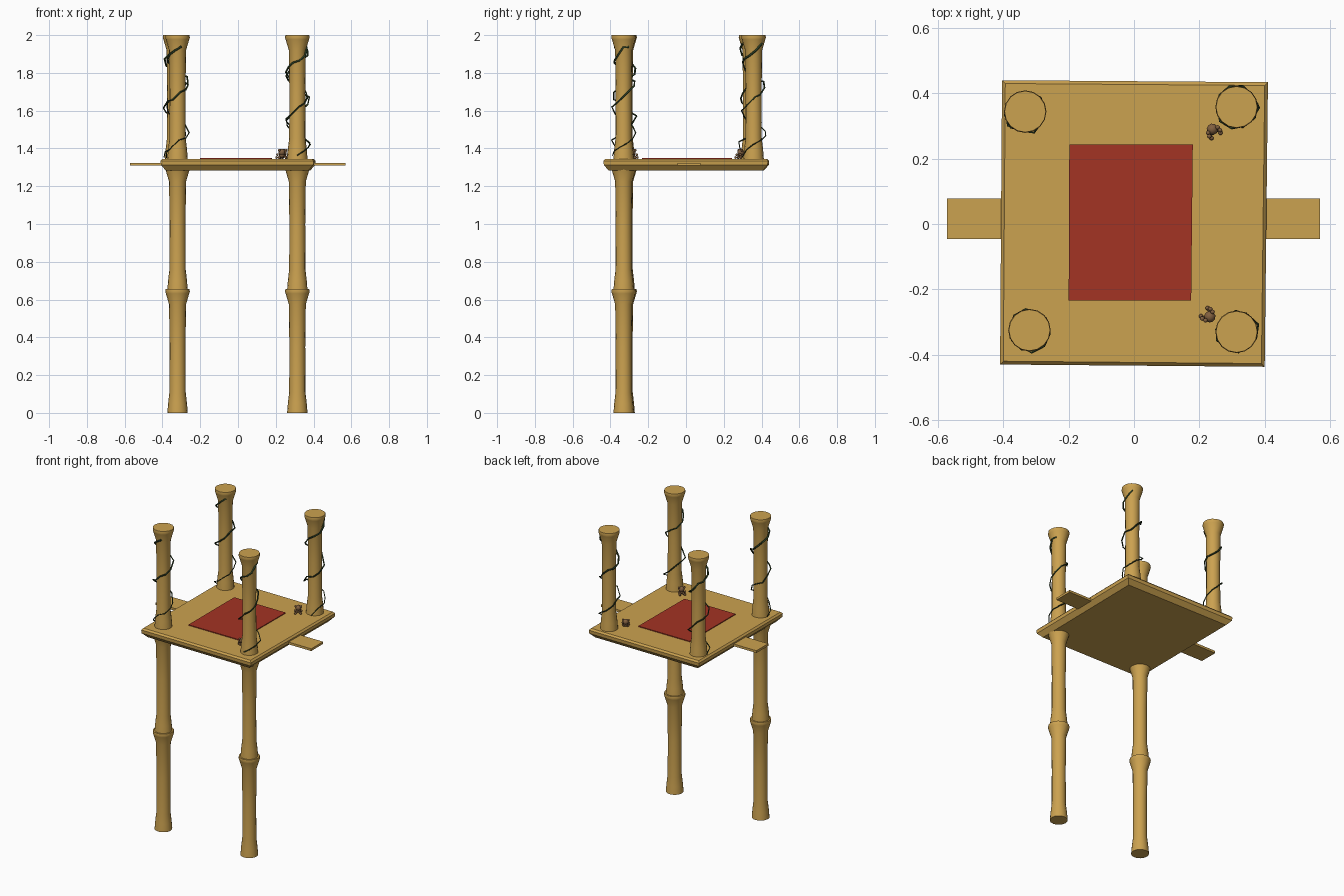
import bpy, bmesh, math, random
from mathutils import Vector

if "Cube" in bpy.data.objects:
    bpy.data.objects.remove(bpy.data.objects["Cube"])
random.seed(4)


def mat(name, c):
    m = bpy.data.materials.new(name)
    m.diffuse_color = (*c, 1)
    m.use_nodes = True
    m.node_tree.nodes["Principled BSDF"].inputs["Base Color"].default_value = m.diffuse_color
    return m


BAMBOO = mat("bamboo", (0.60, 0.36, 0.08))
RED = mat("red cloth", (0.37, 0.033, 0.017))
GREEN = mat("vine green", (0.025, 0.05, 0.018))
BROWN = mat("plush brown", (0.22, 0.115, 0.05))


def finish(bm, name, material, smooth=False):
    bmesh.ops.recalc_face_normals(bm, faces=bm.faces)
    me = bpy.data.meshes.new(name)
    bm.to_mesh(me)
    bm.free()
    me.materials.append(material)
    ob = bpy.data.objects.new(name, me)
    bpy.context.collection.objects.link(ob)
    if smooth:
        bpy.context.view_layer.objects.active = ob
        ob.select_set(True)
        bpy.ops.object.shade_smooth_by_angle(angle=math.radians(35))
        ob.select_set(False)
    return ob


def loft(bm, rings):
    """Skin closed rings of points, capping both ends."""
    vs = [[bm.verts.new(p) for p in r] for r in rings]
    n = len(vs[0])
    for a, b in zip(vs, vs[1:]):
        for i in range(n):
            bm.faces.new((a[i], a[(i + 1) % n], b[(i + 1) % n], b[i]))
    bm.faces.new(vs[0][::-1])
    bm.faces.new(vs[-1])


def slab(name, corners, levels, material):
    """Stack of the same outline, each level (z, inset)."""
    bm = bmesh.new()
    loft(bm, [[(x - math.copysign(d, x), y - math.copysign(d, y), z)
               for x, y in corners] for z, d in levels])
    return finish(bm, name, material)


# one bamboo joint: radius and height above its base
JOINT = [(0.054, 0.0), (0.050, 0.05), (0.043, 0.11), (0.042, 0.35),
         (0.045, 0.575), (0.062, 0.632), (0.065, 0.642), (0.063, 0.655)]


def bamboo(name, x, y, z0):
    bm = bmesh.new()
    n = 16
    loft(bm, [[(x + r * math.cos(i * math.tau / n), y + r * math.sin(i * math.tau / n), z0 + h)
               for i in range(n)] for r, h in JOINT])
    finish(bm, name, BAMBOO, True)


def vine(name, x, y, phase):
    # angular helix, thicker towards the top
    cu = bpy.data.curves.new(name, 'CURVE')
    cu.dimensions = '3D'
    cu.bevel_depth = 0.005
    cu.bevel_resolution = 0
    cu.use_fill_caps = True
    sp = cu.splines.new('POLY')
    n = 24
    sp.points.add(n - 1)
    for i, p in enumerate(sp.points):
        t = i / (n - 1)
        a = phase - (1 - t) * math.tau * 2.35
        r = 0.062 - 0.014 * t + random.uniform(-0.004, 0.010)
        z = 1.36 + 0.59 * t + random.uniform(-0.012, 0.012)
        p.co = (x + r * math.cos(a), y + r * math.sin(a), z, 1)
        p.radius = 0.6 + 0.6 * t
    tmp = bpy.data.objects.new(name + "_path", cu)
    bpy.context.collection.objects.link(tmp)
    bpy.context.view_layer.update()
    bm = bmesh.new()
    bm.from_mesh(tmp.to_mesh())
    bpy.data.objects.remove(tmp)
    finish(bm, name, GREEN)


def plush(name, x, y, turn):
    # small seated toy: body, head, ears, arms, legs
    bm = bmesh.new()
    parts = [((0, 0, 0.020), 0.015), ((0, 0, 0.035), 0.018)]
    for s in (-1, 1):
        parts += [((0.003, s * 0.017, 0.046), 0.007),
                  ((0.014, s * 0.019, 0.022), 0.007),
                  ((0.008, s * 0.012, 0.007), 0.008),
                  ((0.022, s * 0.016, 0.007), 0.007)]
    for c, r in parts:
        v = bmesh.ops.create_uvsphere(bm, u_segments=10, v_segments=7, radius=r)["verts"]
        bmesh.ops.translate(bm, verts=v, vec=Vector(c))
    ob = finish(bm, name, BROWN, True)
    ob.location = (x, y, 1.345)
    ob.rotation_euler.z = turn


# platform with bevelled rim and tapered underside
slab("platform", [(-0.41, -0.43), (0.40, -0.437), (0.41, 0.434), (-0.404, 0.44)],
     [(1.283, 0.028), (1.312, 0.002), (1.334, 0.0), (1.345, 0.010)], BAMBOO)

# cross plank sticking out at both sides
slab("cross_plank", [(-0.572, -0.046), (0.57, -0.046), (0.57, 0.078), (-0.572, 0.078)],
     [(1.309, 0), (1.324, 0)], BAMBOO)

# red mat
slab("mat", [(-0.20, -0.234), (0.175, -0.234), (0.18, 0.243), (-0.198, 0.243)],
     [(1.343, 0), (1.350, 0)], RED)

# posts: the front pair reaches the ground, the rear pair stands on the platform
posts = {"front_left": (-0.32, -0.325, -1.2), "front_right": (0.314, -0.33, 0.6),
         "back_left": (-0.333, 0.344, -0.9), "back_right": (0.314, 0.358, 0.9)}
for key, (px, py, ph) in posts.items():
    bamboo(key + "_upper_post", px, py, 1.345)
    vine(key + "_vine", px, py, ph)
    if key.startswith("front"):
        bamboo(key + "_lower_leg", px, py, 0.0)
        bamboo(key + "_middle_leg", px, py, 0.65)

# toys beside the right-hand posts
plush("back_toy", 0.24, 0.29, math.radians(-60))
plush("front_toy", 0.232, -0.284, math.radians(140))
